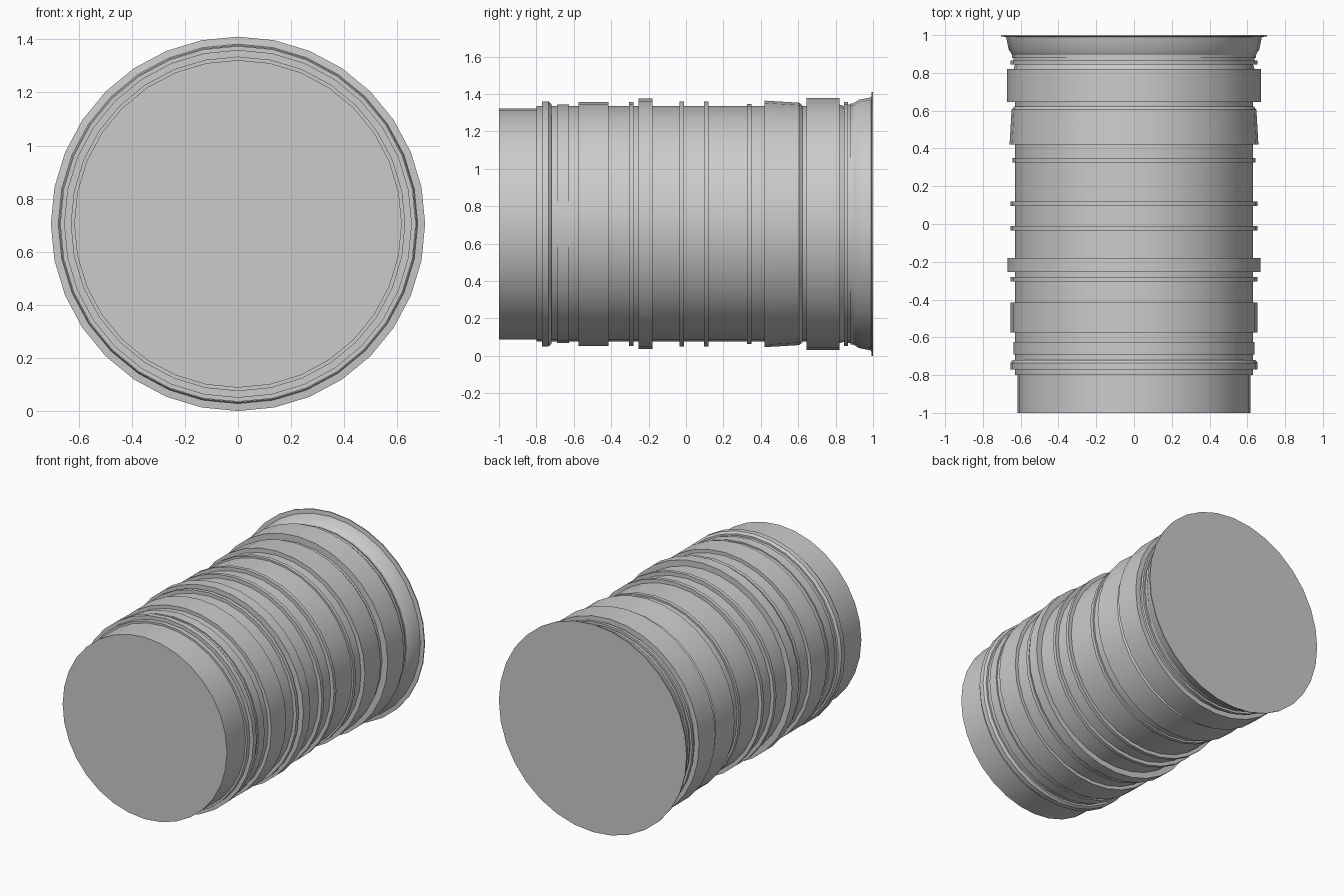
import bpy, bmesh, math

if "Cube" in bpy.data.objects:
    bpy.data.objects.remove(bpy.data.objects["Cube"])

SIDES = 32
CENTRE_Z = 0.705
BASE_R = 0.63


def lathe(name, profile):
    """Spin (y, radius) points round the y axis and cap both ends."""
    bm = bmesh.new()
    rings = []
    for y, r in profile:
        rings.append([bm.verts.new((r * math.sin(2 * math.pi * i / SIDES), y,
                                    CENTRE_Z + r * math.cos(2 * math.pi * i / SIDES)))
                      for i in range(SIDES)])
    for a, b in zip(rings, rings[1:]):
        for i in range(SIDES):
            j = (i + 1) % SIDES
            bm.faces.new((a[i], a[j], b[j], b[i]))
    bm.faces.new(rings[0])
    bm.faces.new(rings[-1])
    bmesh.ops.recalc_face_normals(bm, faces=bm.faces[:])
    mesh = bpy.data.meshes.new(name)
    bm.to_mesh(mesh)
    bm.free()
    ob = bpy.data.objects.new(name, mesh)
    bpy.context.collection.objects.link(ob)
    bpy.ops.object.select_all(action='DESELECT')
    ob.select_set(True)
    bpy.context.view_layer.objects.active = ob
    bpy.ops.object.shade_smooth_by_angle(angle=math.radians(30))
    return ob


# Raised bands: y start, y end, radius at start, radius at end
bands = [
    (-0.77, -0.735, 0.655, 0.655),
    (-0.69, -0.625, 0.638, 0.638),
    (-0.575, -0.415, 0.653, 0.653),
    (-0.305, -0.28, 0.653, 0.653),
    (-0.255, -0.18, 0.67, 0.67),
    (-0.035, -0.01, 0.655, 0.655),
    (0.095, 0.12, 0.655, 0.655),
    (0.325, 0.35, 0.642, 0.642),
    (0.42, 0.605, 0.659, 0.648),
    (0.645, 0.82, 0.673, 0.673),
    (0.845, 0.865, 0.653, 0.653),
]

# Barrel: narrow front section, then the stepped bands
profile = [(-1, 0.617), (-0.80, 0.617), (-0.80, BASE_R)]
for y0, y1, r0, r1 in bands:
    profile += [(y0, BASE_R), (y0, r0), (y1, r1)]
    if y0 == -0.77:
        profile.append((-0.72, 0.642))      # chamfered lip
    if y0 == 0.42:
        profile.append((0.622, 0.634))      # chamfered lip
    base = 0.638 if y0 > 0.6 else BASE_R
    profile.append((profile[-1][0], base))
profile.append((0.90, 0.638))
lathe("ribbed_barrel", profile)

# Flared collar ending in a thin flange
lathe("flared_rim", [(0.88, 0.645), (0.895, 0.645), (0.925, 0.664),
                     (0.99, 0.677), (0.993, 0.705), (1.0, 0.705)])
